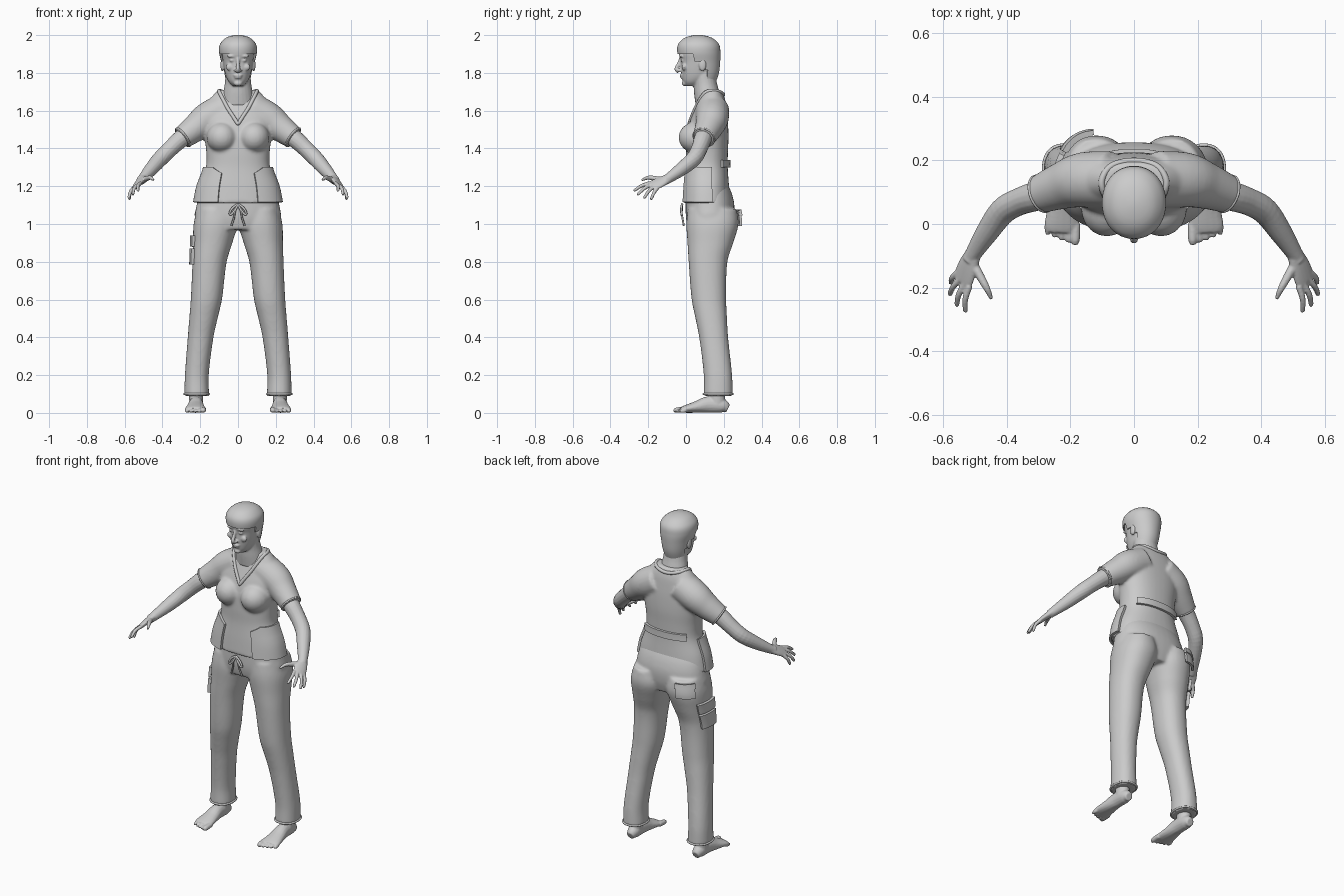
import bpy, bmesh, math
from mathutils import Vector, Matrix
from mathutils.bvhtree import BVHTree

if "Cube" in bpy.data.objects:
    bpy.data.objects.remove(bpy.data.objects["Cube"])

grey = bpy.data.materials.new("plain_grey")
grey.diffuse_color = (0.6, 0.6, 0.6, 1)
grey.use_nodes = True
grey.node_tree.nodes["Principled BSDF"].inputs["Base Color"].default_value = grey.diffuse_color


def sample(rows, t):
    """Smooth interpolation of rows keyed on their first value."""
    last = len(rows) - 1
    i = max([j for j in range(last) if rows[j][0] <= t] or [0])
    a, b = rows[i], rows[i + 1]
    h = b[0] - a[0]
    u = (t - a[0]) / h

    def slope(j):
        lo, hi = rows[max(j - 1, 0)], rows[min(j + 1, last)]
        return [(q - p) / (hi[0] - lo[0]) for p, q in zip(lo, hi)]
    w = (2*u**3 - 3*u*u + 1, (u**3 - 2*u*u + u) * h, 3*u*u - 2*u**3, (u**3 - u*u) * h)
    return [w[0]*p + w[1]*m + w[2]*q + w[3]*n for p, m, q, n in zip(a, slope(i), b, slope(i + 1))]


def skin(bm, rings):
    rings = [[bm.verts.new(p) for p in r] for r in rings]
    n = len(rings[0])
    for r, s in zip(rings, rings[1:]):
        for k in range(n):
            bm.faces.new((r[k], r[(k + 1) % n], s[(k + 1) % n], s[k]))
    bm.faces.new(rings[0])
    bm.faces.new(rings[-1])


def body_point(rows, z, ang, off=0.0, p=2.3):
    """Point on a column: angle 0 is the front, 90 degrees is +x."""
    _, x0, x1, yf, yb = sample(rows, z)
    s, c = math.sin(ang), math.cos(ang)
    f = lambda v: math.copysign(abs(v) ** (2 / p), v)
    return Vector(((x0 + x1) / 2 + ((x1 - x0) / 2 + off) * f(s),
                   (yf + yb) / 2 - ((yb - yf) / 2 + off) * f(c), z))


def column(bm, rows, p=2.3, n=40, off=0.0):
    steps = 5 * len(rows)
    zs = [rows[0][0] + (rows[-1][0] - rows[0][0]) * i / steps for i in range(steps + 1)]
    skin(bm, [[body_point(rows, z, math.tau * k / n, off, p) for k in range(n)] for z in zs])


def tube(bm, pts, ref=(0.2, 0.5, 0.84), n=16, sub=4):
    """Limb through points (x, y, z, width, thickness); ref is the width direction."""
    rows = [(i, *q[:4], q[-1]) for i, q in enumerate(pts)]
    rings, end = [], len(rows) - 1
    for i in range(end * sub + 1):
        t = i / sub
        _, x, y, z, w, h = sample(rows, t)
        d = Vector(sample(rows, min(t + .05, end))[1:4]) - Vector(sample(rows, max(t - .05, 0))[1:4])
        b = d.cross(Vector(ref)).normalized()
        a = b.cross(d).normalized()
        rings.append([Vector((x, y, z)) + a * w * math.cos(math.tau * k / n)
                      + b * h * math.sin(math.tau * k / n) for k in range(n)])
    skin(bm, rings)


def blob(bm, c, r):
    m = Matrix.Translation(c) @ Matrix.Diagonal((*r, 1))
    bmesh.ops.create_uvsphere(bm, u_segments=20, v_segments=12, radius=1, matrix=m)


def finish(name, bm, voxel=0, smooth=0, mirror=False, thick=0):
    bmesh.ops.recalc_face_normals(bm, faces=bm.faces)
    me = bpy.data.meshes.new(name)
    bm.to_mesh(me)
    bm.free()
    me.materials.append(grey)
    ob = bpy.data.objects.new(name, me)
    bpy.context.collection.objects.link(ob)
    if mirror:
        ob.modifiers.new("mirror", 'MIRROR').use_mirror_merge = False
    if thick:
        m = ob.modifiers.new("solid", 'SOLIDIFY')
        m.thickness, m.offset = thick, 0
    if voxel:
        m = ob.modifiers.new("blend", 'REMESH')
        m.mode, m.voxel_size, m.use_smooth_shade = 'VOXEL', voxel, True
    if smooth:
        m = ob.modifiers.new("relax", 'SMOOTH')
        m.factor, m.iterations = 0.5, smooth
    return ob


def patch(name, rows, z0, z1, a0, a1, off, thick=0.014, slant=0.0):
    """Cloth panel that follows a column; slant lowers the top edge near a0."""
    bm = bmesh.new()
    n, m = 14, 6
    g = []
    for i in range(n + 1):
        ang = math.radians(a0 + (a1 - a0) * i / n)
        top = z1 - slant * max(0, 1 - i / 4)
        g.append([bm.verts.new(body_point(rows, z0 + (top - z0) * j / m, ang, off)) for j in range(m + 1)])
    for i in range(n):
        for j in range(m):
            bm.faces.new((g[i][j], g[i + 1][j], g[i + 1][j + 1], g[i][j + 1]))
    return finish(name, bm, thick=thick)


def cord(name, pts, r, cyclic=False):
    cu = bpy.data.curves.new(name, 'CURVE')
    cu.dimensions, cu.bevel_depth, cu.bevel_resolution, cu.use_fill_caps = '3D', r, 3, True
    sp = cu.splines.new('NURBS')
    sp.points.add(len(pts) - 1)
    for q, p in zip(sp.points, pts):
        q.co = (*p, 1)
    sp.order_u, sp.use_endpoint_u, sp.use_cyclic_u, sp.resolution_u = 3, True, cyclic, 6
    cu.materials.append(grey)
    ob = bpy.data.objects.new(name, cu)
    bpy.context.collection.objects.link(ob)


# Tunic: torso, bust and sleeves blended together
TORSO = [(z, -x, x, f, b) for z, x, f, b in [
    (1.11, .224, -.014, .236), (1.2, .206, -.008, .228), (1.3, .17, .0, .221), (1.38, .168, .0, .222),
    (1.46, .178, .004, .225), (1.54, .188, .02, .222), (1.6, .178, .042, .216), (1.66, .15, .065, .207),
    (1.71, .105, .085, .19)]]
bm = bmesh.new()
column(bm, TORSO)
for s in (1, -1):
    blob(bm, (s * .085, .05, 1.458), (.082, .09, .082))
    tube(bm, [(s * .07, .14, 1.605, .09), (s * .16, .138, 1.558, .087), (s * .22, .122, 1.512, .075),
              (s * .297, .093, 1.455, .06)], n=24)
tunic = finish("tunic", bm, .008, 8)

# Trousers: pelvis and legs
PELVIS = [(.97, -.2, .2, .012, .235), (1.03, -.228, .228, .0, .252), (1.1, -.219, .219, -.002, .256),
          (1.16, -.206, .206, .0, .243), (1.21, -.185, .185, .01, .222)]
LEG = [(.09, .153, .284, .094, .248), (.2, .155, .281, .094, .244), (.4, .13, .266, .07, .223),
       (.5, .108, .258, .05, .217), (.6, .085, .25, .03, .213), (.8, .06, .241, .014, .219),
       (.9, .03, .238, .008, .25), (1.0, .004, .235, .002, .278), (1.08, .02, .215, .01, .268)]
bm = bmesh.new()
column(bm, PELVIS)
for s in (1, -1):
    column(bm, LEG if s > 0 else [(z, -b, -a, f, k) for z, a, b, f, k in LEG], 2.2)
finish("trousers", bm, .009, 6)

# Trouser cuffs
for s in (1, -1):
    cord("trouser_cuff", [p * 1 for p in [body_point(LEG if s > 0 else [(z, -b, -a, f, k) for z, a, b, f, k in LEG],
         .1, math.tau * k / 20) for k in range(20)]], .006, True)

# Head with neck, face and ears
HEAD = [(z, -x, x, f, b) for z, x, f, b in [
    (1.73, .026, .0, .07), (1.75, .047, -.014, .1), (1.78, .063, -.022, .14), (1.82, .073, -.027, .16),
    (1.865, .08, -.028, .167), (1.9, .084, -.038, .168), (1.94, .083, -.034, .163), (1.97, .066, -.014, .14),
    (1.99, .03, .03, .1)]]
bm = bmesh.new()
column(bm, HEAD, 2.15)
tube(bm, [(0, .12, 1.64, .09, .07), (0, .108, 1.7, .078, .066), (0, .1, 1.75, .069, .062),
          (0, .09, 1.82, .066, .064)], ref=(1, 0, 0), n=24)
tube(bm, [(0, -.026, 1.885, .008), (0, -.038, 1.85, .009), (0, -.05, 1.822, .012), (0, -.036, 1.806, .013)],
     ref=(1, 0, 0), n=12)
blob(bm, (0, -.024, 1.787), (.024, .01, .006))
blob(bm, (0, -.022, 1.776), (.02, .01, .006))
blob(bm, (0, -.008, 1.744), (.022, .014, .014))
for s in (1, -1):
    blob(bm, (s * .034, -.024, 1.888), (.024, .012, .007))
    blob(bm, (s * .032, -.018, 1.866), (.014, .012, .008))
    blob(bm, (s * .013, -.036, 1.813), (.008, .011, .008))
    blob(bm, (s * .045, -.01, 1.83), (.02, .012, .018))
    blob(bm, (s * .083, .088, 1.842), (.01, .02, .034))
finish("head", bm, .005, 3)

# Short hair: shell around the skull with a fringe and nape
HAIR = [(z, -x, x, f, b) for z, x, f, b in [
    (1.74, .06, .0, .15), (1.8, .074, -.02, .17), (1.86, .085, -.03, .177), (1.91, .096, -.042, .178),
    (1.95, .092, -.038, .171), (1.978, .068, -.012, .143), (1.99, .045, .015, .115), (1.997, .015, .05, .08)]]
bm = bmesh.new()
column(bm, HAIR, 2.1, 48)


def bare(c):
    limit = 1.9 if c.y < .045 else 1.865 if c.y < .108 else 1.76
    return c.z < limit


bmesh.ops.delete(bm, geom=[f for f in bm.faces if bare(f.calc_center_median())], context='FACES')
finish("hair", bm, thick=.008)

# Arms and hands
bm = bmesh.new()
tube(bm, [(.24, .115, 1.495, .046), (.3, .09, 1.452, .047), (.36, .07, 1.397, .043), (.412, .04, 1.345, .042),
          (.46, -.025, 1.29, .036), (.505, -.095, 1.24, .026), (.515, -.115, 1.23, .025)])
ACROSS = (.04, .055, -.025)
tube(bm, [(.503, -.09, 1.243, .026, .022), (.522, -.135, 1.222, .037, .017), (.536, -.175, 1.203, .038, .013),
          (.539, -.183, 1.199, .032, .01)], ref=ACROSS)
FINGERS = [((.517, -.195, 1.216), (.53, -.277, 1.176)), ((.53, -.185, 1.208), (.558, -.258, 1.155)),
           ((.543, -.17, 1.2), (.58, -.223, 1.137)), ((.553, -.152, 1.191), (.576, -.186, 1.13))]
for base, tip in FINGERS:
    b, t = Vector(base), Vector(tip)
    mid = b.lerp(t, .5) + Vector((.006, 0, .006))
    tube(bm, [(*b, .011), (*mid, .0095), (*b.lerp(t, .93), .008), (*t, .004)], ref=ACROSS, n=10)
tube(bm, [(.508, -.12, 1.232, .016), (.485, -.16, 1.24, .014), (.463, -.2, 1.245, .011),
          (.447, -.235, 1.232, .006)], ref=(0, 0, 1), n=10)
finish("arms_and_hands", bm, .004, 3, mirror=True)

# Feet
bm = bmesh.new()
tube(bm, [(.222, .165, .04, .036, .042), (.222, .165, .1, .038, .044), (.222, .168, .2, .045, .05)],
     ref=(1, 0, 0))
tube(bm, [(x, y, h / 2, w, h / 2) for x, y, w, h in [
    (.221, .222, .022, .045), (.221, .19, .035, .075), (.222, .12, .038, .088), (.224, .06, .046, .064),
    (.226, .0, .055, .042), (.227, -.025, .05, .03)]], ref=(1, 0, 0))
for i in range(5):
    x, tip, r = .183 + i * .0215, -.066 + .008 * i, .015 if i == 0 else .0115
    tube(bm, [(x, .0, r + .004, r), (x + .001, tip + .02, r, r), (x + .002, tip, r * .8, r * .6)],
         ref=(1, 0, 0), n=10)
finish("feet", bm, .0045, 3, mirror=True)

# Tunic pockets and back belt
for s in (1, -1):
    patch("tunic_pocket", TORSO, 1.115, 1.3, s * 24, s * 100, .008, slant=.03)
patch("back_belt", TORSO, 1.3, 1.34, 130, 230, .008)

# Trouser pockets on the right side
RIGHT_LEG = [(z, -b, -a, f, k) for z, a, b, f, k in LEG]
patch("thigh_pocket", RIGHT_LEG, .785, .87, 235, 295, .008, .018)
patch("thigh_pocket_flap", RIGHT_LEG, .88, .94, 235, 295, .008, .016)
patch("seat_pocket", RIGHT_LEG, .99, 1.07, 185, 235, .012, .014)
patch("seat_pocket_flap", RIGHT_LEG, 1.045, 1.075, 183, 237, .018, .014)

# Neckline and sleeve hems snapped to the cloth
bpy.context.view_layer.update()
cloth = BVHTree.FromObject(tunic, bpy.context.evaluated_depsgraph_get())
half = [(.03, .0, 1.585), (.06, .03, 1.625), (.09, .07, 1.68), (.107, .1, 1.712), (.105, .14, 1.712),
        (.08, .18, 1.7), (.04, .198, 1.69)]
loop = [(0, -.0, 1.535), (.004, .0, 1.54)] + half + [(0, .2, 1.685)] + [(-x, y, z) for x, y, z in half[::-1]] \
    + [(-.004, .0, 1.54)]
cord("v_neck_collar", [cloth.find_nearest(Vector(p))[0] for p in loop], .01, True)
for s in (1, -1):
    c, d = Vector((s * .292, .095, 1.459)), Vector((s * .077, -.029, -.057)).normalized()
    u = d.cross(Vector((0, 1, 0))).normalized()
    v = d.cross(u)
    cord("sleeve_hem", [c + (u * math.cos(k * math.tau / 16) + v * math.sin(k * math.tau / 16)) * .059
                        for k in range(16)], .005, True)

# Waist drawstring bow
for s in (1, -1):
    cord("bow_loop", [(0, -.02, 1.105), (s * .03, -.026, 1.09), (s * .048, -.024, 1.05), (s * .03, -.024, 1.05),
                      (0, -.022, 1.1)], .006)
    cord("bow_end", [(0, -.022, 1.1), (s * .018, -.026, 1.07), (s * .02, -.018, 1.03), (s * .036, -.012, .99)], .005)

# Bake modifiers and shade smoothly
bpy.ops.object.select_all(action='SELECT')
bpy.context.view_layer.objects.active = tunic
bpy.ops.object.convert(target='MESH')
bpy.ops.object.shade_smooth_by_angle(angle=math.radians(45))
